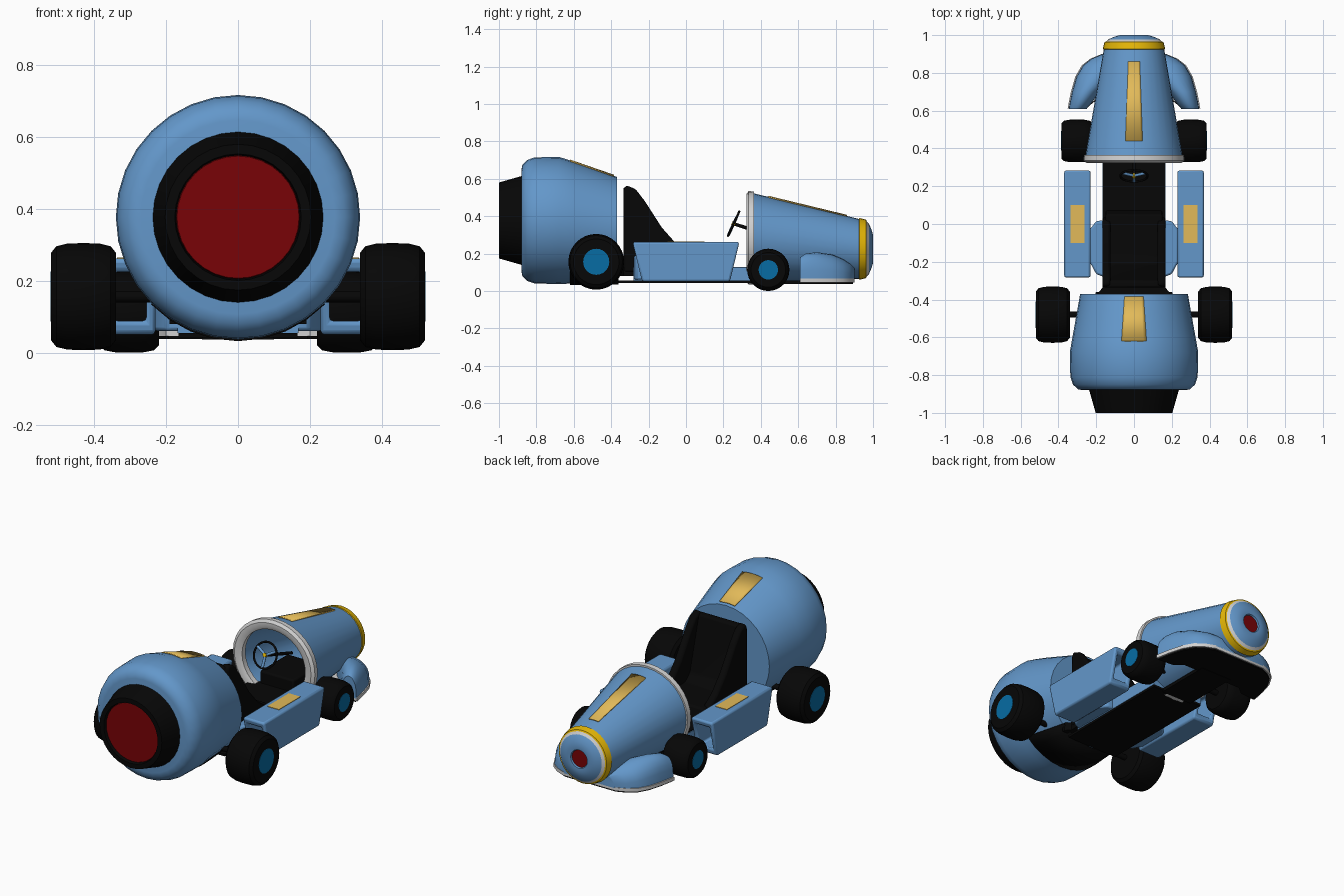
import bpy, bmesh, math
from mathutils import Matrix, Vector

cube = bpy.data.objects.get("Cube")
if cube:
    bpy.data.objects.remove(cube, do_unlink=True)


def material(name, r, g, b):
    m = bpy.data.materials.new(name)
    m.use_nodes = True
    m.diffuse_color = (r, g, b, 1)
    bsdf = next(n for n in m.node_tree.nodes if n.type == 'BSDF_PRINCIPLED')
    bsdf.inputs["Base Color"].default_value = (r, g, b, 1)
    bsdf.inputs["Roughness"].default_value = 0.6
    return m


BLUE = material("body blue", .125, .31, .59)
BLACK = material("black", .002, .002, .002)
RED = material("dark red", .19, .001, .002)
YELLOW = material("bright yellow", .78, .47, .002)
TAN = material("pale yellow", .76, .49, .1)
WHITE = material("off white", .65, .65, .65)
HUB = material("hub blue", .002, .15, .37)


def finish(name, bm, mats, rule=None, bevel=0, angle=35):
    bmesh.ops.recalc_face_normals(bm, faces=bm.faces)
    if rule:
        for f in bm.faces:
            f.material_index = rule(f.calc_center_median())
    me = bpy.data.meshes.new(name)
    bm.to_mesh(me)
    bm.free()
    ob = bpy.data.objects.new(name, me)
    bpy.context.collection.objects.link(ob)
    for m in mats:
        me.materials.append(m)
    if bevel:
        mod = ob.modifiers.new("bevel", 'BEVEL')
        mod.width, mod.segments = bevel, 2
    bpy.ops.object.select_all(action='DESELECT')
    ob.select_set(True)
    bpy.context.view_layer.objects.active = ob
    bpy.ops.object.shade_smooth_by_angle(angle=math.radians(angle))
    return ob


def loft(name, loops, mats, rule=None, closed=True, cyclic=False, **kw):
    """Skin a list of equal-length point loops."""
    bm = bmesh.new()
    rows = [[bm.verts.new(p) for p in loop] for loop in loops]
    n = len(rows[0])
    pairs = list(zip(rows, rows[1:])) + ([(rows[-1], rows[0])] if cyclic else [])
    for a, b in pairs:
        for i in range(n if closed else n - 1):
            j = (i + 1) % n
            bm.faces.new((a[i], a[j], b[j], b[i]))
    if closed and not cyclic:
        bm.faces.new(rows[0])
        bm.faces.new(rows[-1])
    return finish(name, bm, mats, rule, **kw)


def lathe(name, rings, mats, axis='Y', at=(0, 0, 0), seg=32, **kw):
    """Rings are (position along axis, radius, optional centre height, optional widening)."""
    loops = []
    for t, r, *more in rings:
        z = more[0] if more else 0
        wide = more[1] if len(more) > 1 else 1
        loop = []
        for i in range(seg):
            a = math.tau * i / seg
            u, v = r * wide * math.sin(a), r * math.cos(a) + z
            loop.append(Vector(at) + Vector((u, t, v) if axis == 'Y' else (t, u, v)))
        loops.append(loop)
    return loft(name, loops, mats, **kw)


def prism(name, pts, axis, lo, hi, mat, **kw):
    def place(p, d):
        return (d, p[0], p[1]) if axis == 'X' else (p[0], p[1], d)
    return loft(name, [[place(p, d) for p in pts] for d in (lo, hi)], [mat], **kw)


def box(name, x, y, z, mat, **kw):
    pts = [(x[0], y[0]), (x[1], y[0]), (x[1], y[1]), (x[0], y[1])]
    return prism(name, pts, 'Z', z[0], z[1], mat, **kw)


def rod(name, p, q, radius, mat):
    p, q = Vector(p), Vector(q)
    bm = bmesh.new()
    rot = (q - p).to_track_quat('Z', 'Y').to_matrix().to_4x4()
    bmesh.ops.create_cone(bm, cap_ends=True, segments=12, radius1=radius, radius2=radius,
                          depth=(q - p).length, matrix=Matrix.Translation((p + q) / 2) @ rot)
    return finish(name, bm, [mat])


def wrap(name, start, end, mat, side=1):
    """Curved plate on the top or belly of a cone; ends are (y, radius, centre height, half width)."""
    loops = []
    for y, r, c, w in (start, end):
        spread = math.asin(w / r)
        angles = [spread * (i / 4 - 1) for i in range(9)]
        loops.append([(r * math.sin(a), y, c + side * r * math.cos(a)) for a in angles])
    ob = loft(name, loops, [mat], closed=False, angle=1)
    mod = ob.modifiers.new("thickness", 'SOLIDIFY')
    mod.thickness, mod.offset = .006, 0


# Rear barrel and its exhaust
lathe("rear_barrel", [(-.88, .27, .377), (-.875, .297, .377), (-.85, .323, .377), (-.81, .337, .377),
                      (-.68, .34, .377), (-.6, .326, .366), (-.37, .285, .325)], [BLUE])
lathe("exhaust_cone", [(-.87, .24), (-1, .203), (-1, .176), (-.975, .172)], [BLACK], at=(0, 0, .377))
lathe("exhaust_disc", [(-.98, .172), (-.985, .17)], [RED], at=(0, 0, .377))
wrap("barrel_stripe", (-.62, .3305, .369, .066), (-.385, .29, .328, .05), TAN)
wrap("barrel_belly", (-.62, .334, .369, .24), (-.36, .288, .325, .2), BLACK, side=-1)


# Hollow nose with ringed tip
def nose_colour(c):
    if c.y > .985 and math.hypot(c.x, c.z - .225) < .03:
        return 3
    return 1 if .925 < c.y < .965 else 2 if .965 < c.y < .98 else 0


lathe("nose", [(.86, .13, .235), (.35, .21, .285, 1.08), (.35, .24, .285, 1.08), (.925, .16, .225),
               (.927, .165, .225), (.963, .156, .225), (.966, .148, .225), (.978, .135, .225),
               (.993, .10, .225), (1, .075, .225), (.998, .054, .225), (.99, .05, .225)],
      [BLUE, YELLOW, WHITE, RED], rule=nose_colour)
lathe("cockpit_rim", [(t, r, 0, 1.07) for t, r in ((.332, .193), (.323, .21), (.323, .234),
                                                   (.335, .25), (.364, .248), (.364, .193))],
      [WHITE], at=(0, 0, .284), cyclic=True)
wrap("nose_stripe", (.44, .23, .276, .045), (.86, .173, .231, .03), TAN)
box("footwell", (-.11, .11), (.36, .62), (.1, .2), BLACK, bevel=.01)

# Floor tub
box("floor_tub", (-.168, .168), (-.28, .37), (.055, .125), BLUE)
box("floor_mat", (-.165, .165), (-.36, .37), (.12, .129), BLACK)
box("floor_underside", (-.166, .166), (-.36, .37), (.042, .055), BLACK)
box("nose_underside", (-.1, .1), (.36, .7), (.036, .055), BLACK)
prism("rear_link", [(-.19, -.38), (.19, -.38), (.19, -.365), (.165, -.335), (.165, -.27),
                    (-.165, -.27), (-.165, -.335), (-.19, -.365)], 'Z', .08, .128, BLACK)
half_tub = [(.16, -.28), (.2, -.265), (.235, -.2), (.235, -.03), (.2, .015), (.16, .02)]
prism("seat_tub", half_tub + [(-x, y) for x, y in reversed(half_tub)], 'Z', .06, .19, BLUE, bevel=.01)

# Seat
prism("seat_centre", [(-.335, .1), (-.335, .555), (-.3, .55), (-.215, .24), (-.17, .2), (.05, .2), (.08, .1)],
      'X', -.15, .15, BLACK, bevel=.01)
for s in (1, -1):
    prism("seat_bolster", [(-.335, .1), (-.335, .54), (-.32, .565), (-.27, .545), (-.22, .48),
                           (-.13, .34), (-.05, .25), (.02, .2), (.04, .1)],
          'X', *sorted((s * .125, s * .168)), BLACK, bevel=.012)

# Steering wheel
hub = Vector((0, .255, .36))
tilt = Vector((0, .42, .91)).normalized()
bpy.ops.mesh.primitive_torus_add(major_radius=.072, minor_radius=.006, major_segments=28, minor_segments=8,
                                 location=hub, rotation=(math.radians(65.2), 0, 0))
wheel = bpy.context.object
wheel.name = "steering_wheel"
wheel.data.materials.append(BLACK)
bpy.ops.object.shade_smooth()
for a in (90, 210, 330):
    a = math.radians(a)
    rod("steering_spoke", hub, hub + .068 * (Vector((math.cos(a), 0, 0)) - tilt * math.sin(a)), .008, BLUE)
back = Vector((0, -.91, .42))
rod("steering_hub", hub - back * .008, hub + back * .01, .011, YELLOW)
rod("steering_column", hub - back * .005, (0, .5, .28), .009, BLACK)


def tyre(name, s, x0, x1, y, z, r, hub_r):
    w = x1 - x0
    shape = [(0, .5), (0, .82), (.08, .94), (.25, .99), (.5, 1), (.75, .99), (.92, .94), (1, .82), (1, .5)]
    lathe(name, [(s * (x0 + w * t), r * k) for t, k in shape], [BLACK], axis='X', at=(0, y, z))
    lathe(name + "_hubcap", [(s * (x1 - .01), hub_r), (s * (x1 + .0015), hub_r)], [HUB],
          axis='X', at=(0, y, z), seg=24)


fender = [(.61, .25, .345, .18), (.64, .225, .34, .2), (.7, .18, .328, .207), (.78, .1, .305, .195),
          (.84, .06, .27, .17), (.875, .05, .225, .147), (.9, .04, .165, .125)]
for s in (1, -1):
    tyre("front_wheel", s, .22, .385, .44, .113, .113, .052)
    tyre("rear_wheel", s, .34, .52, -.48, .156, .149, .07)

    # Hollow side pod with slanted ends
    def frame(e, x0, x1, z0, z1):
        return [(s * x, e * (.235 + .05 * (z - .05) / .21), z)
                for x, z in ((x0, z0), (x1, z0), (x1, z1), (x0, z1))]
    outer, inner = (.23, .37, .05, .262), (.255, .345, .088, .225)
    loft("side_pod", [frame(-1, *outer), frame(1, *outer), frame(1, *inner), frame(-1, *inner)],
         [BLUE], cyclic=True, bevel=.011)
    box("pod_plate", sorted((s * .262, s * .337)), (-.1, .1), (.258, .265), TAN)

    # Front fender: domed sections swept round the nose
    loops = []
    for y, xi, xo, top in fender:
        mid, half = (xi + xo) / 2, (xo - xi) / 2
        loops.append([(s * (mid + half * math.cos(math.pi * i / 12)), y,
                       .06 + (top - .06) * math.sin(math.pi * i / 12) ** .7) for i in range(13)])
    loft("front_fender", loops, [BLUE])

# Splitter under the fenders
side = [(xo + .006, y) for y, xi, xo, top in fender]
half = [(.2, .66), (.25, .62)] + side
outline = half + [(-x, y) for x, y in reversed(half)]
prism("splitter_trim", outline, 'Z', .046, .066, WHITE)
prism("splitter_underside", [(x * .97, y * .97 + .02) for x, y in outline], 'Z', .038, .047, BLACK)

# Axles
rod("rear_axle", (-.36, -.48, .156), (.36, -.48, .156), .016, BLACK)
rod("front_axle", (-.24, .44, .113), (.24, .44, .113), .016, BLACK)
